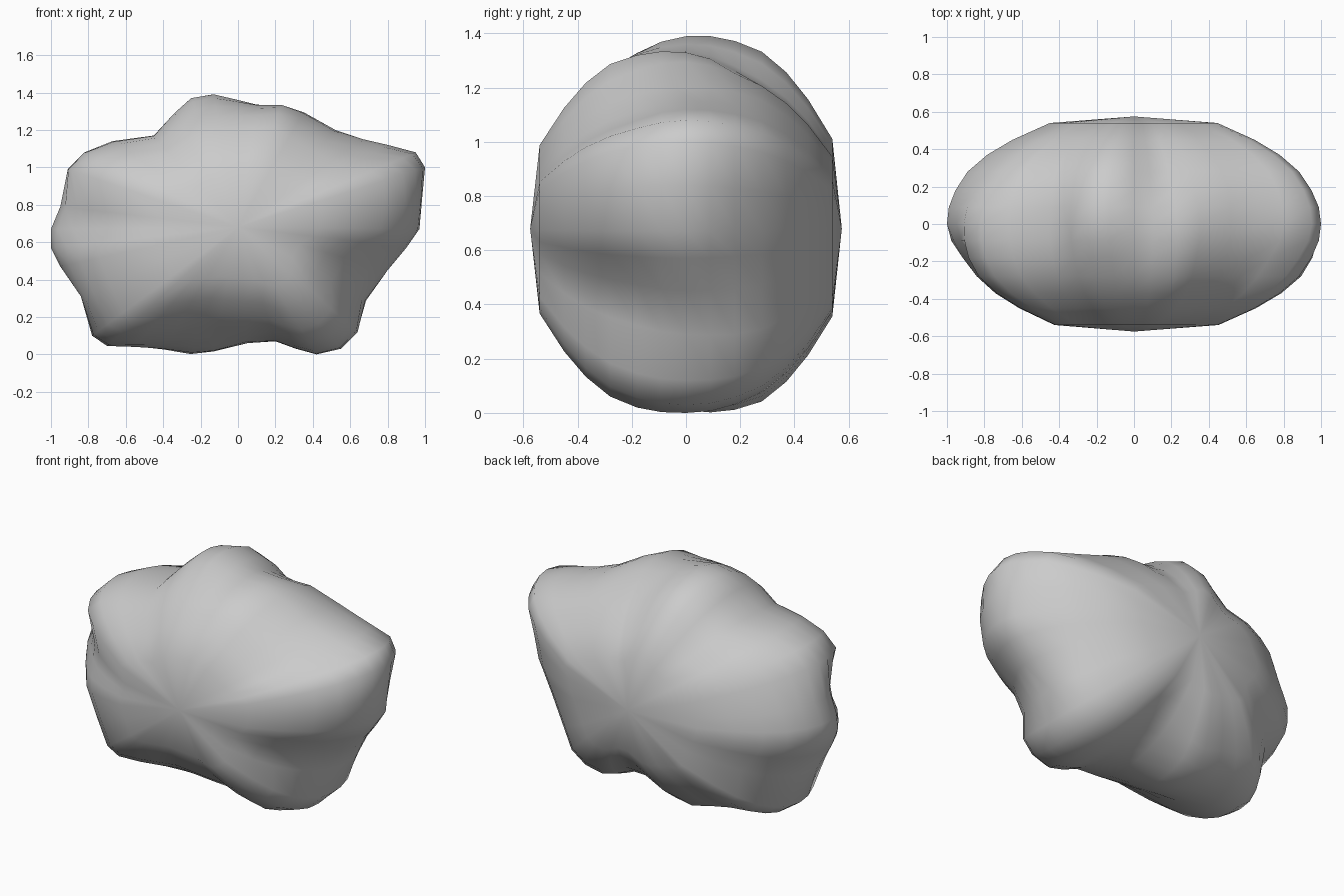
import bpy, bmesh, math

if "Cube" in bpy.data.objects:
    bpy.data.objects.remove(bpy.data.objects["Cube"])

CZ = 0.68
# Lobed outline of the widest section (x, z)
OUTLINE = [(1, 1.0), (.985, .84), (.97, .67), (.9, .57), (.8, .45), (.68, .29),
           (.64, .12), (.55, .03), (.42, 0), (.31, .03), (.2, .07), (.05, .06),
           (-.13, .02), (-.25, .01), (-.4, .03), (-.55, .04), (-.7, .045),
           (-.78, .1), (-.84, .31), (-.95, .47), (-1, .57), (-1, .67),
           (-.95, .79), (-.91, .99), (-.82, 1.08), (-.67, 1.14), (-.45, 1.17),
           (-.34, 1.29), (-.25, 1.37), (-.13, 1.39), (0, 1.36), (.1, 1.335),
           (.23, 1.33), (.35, 1.295), (.52, 1.2), (.67, 1.15), (.8, 1.12), (.95, 1.08)]
# Depth profile from the middle to a pole (radius factor, y)
DEPTH = [(1, 0), (.99, .09), (.955, .18), (.89, .28), (.785, .37), (.65, .45), (.45, .54)]
# Grooves (positive) and swellings (negative) towards front and back (angle, width, depth)
FRONT = [(29, 9, .07), (8, 9, -.02), (58, 9, .04), (107, 10, .05), (135, 10, -.03),
         (159, 8, -.03), (179, 9, .11), (205, 9, -.04), (252, 13, .05),
         (296, 12, -.03), (339, 11, .11)]
BACK = [(1, 12, .06), (40, 10, -.03), (76, 10, .05), (133, 10, -.04), (158, 10, .05),
        (205, 10, .03), (278, 12, .04), (330, 12, -.07)]
# Lobes leaning to the back (positive) or front (angle, width, slope)
LEAN = [(100, 14, .12), (70, 14, -.2), (250, 18, .25)]


def bumps(table, angle):
    """Sum of smooth bumps at an angle around the y axis."""
    return sum(h * math.exp(-(((angle - a + 180) % 360 - 180) / w) ** 2)
               for a, w, h in table)


def shape(angle, y):
    """Radius factor of grooves and leaning lobes at an angle and depth."""
    w = min(abs(y) / .28, 1)
    w = w * w * (3 - 2 * w)
    lean = bumps(LEAN, angle) * max(-.3, min(.3, y))
    return 1 - w * bumps(FRONT if y < 0 else BACK, angle) + lean


bm = bmesh.new()
rings = []
sections = [(r, -y) for r, y in reversed(DEPTH)] + DEPTH[1:]
for r, y in sections:
    ring = []
    for x, z in OUTLINE:
        k = r * shape(math.degrees(math.atan2(z - CZ, x)), y)
        ring.append(bm.verts.new((x * k, y, max(0, CZ + (z - CZ) * k))))
    rings.append(ring)

# Skin the rings and close both poles
n = len(OUTLINE)
for a, b in zip(rings, rings[1:]):
    for i in range(n):
        j = (i + 1) % n
        bm.faces.new((a[i], a[j], b[j], b[i]))
for ring, y in ((rings[0], -.575), (rings[-1], .575)):
    pole = bm.verts.new((0, y, CZ))
    for i in range(n):
        bm.faces.new((ring[i], ring[(i + 1) % n], pole))
bmesh.ops.recalc_face_normals(bm, faces=bm.faces)
for f in bm.faces:
    f.smooth = True

mesh = bpy.data.meshes.new("lumpy_rock")
bm.to_mesh(mesh)
bm.free()
bpy.context.collection.objects.link(bpy.data.objects.new("lumpy_rock", mesh))
